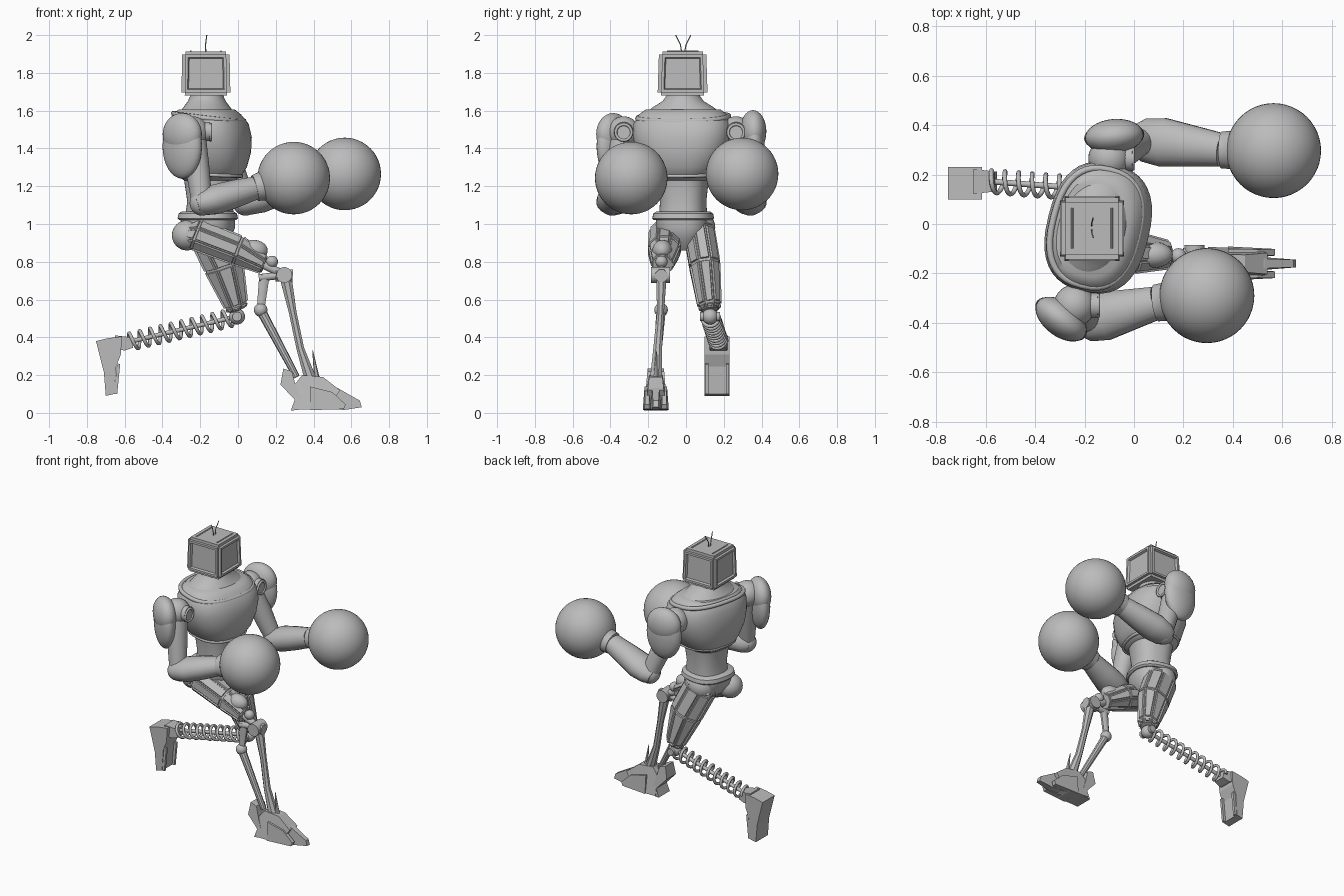
import bpy, bmesh, math
from mathutils import Vector as V, Matrix

if "Cube" in bpy.data.objects:
    bpy.data.objects.remove(bpy.data.objects["Cube"])

grey = bpy.data.materials.new("plain_grey")
grey.use_nodes = True
grey.diffuse_color = (0.5, 0.5, 0.5, 1)
grey.node_tree.nodes["Principled BSDF"].inputs["Base Color"].default_value = (0.5, 0.5, 0.5, 1)


def finish(name, bm, angle=35, bevel=0):
    bmesh.ops.recalc_face_normals(bm, faces=bm.faces)
    me = bpy.data.meshes.new(name)
    bm.to_mesh(me)
    bm.free()
    ob = bpy.data.objects.new(name, me)
    bpy.context.collection.objects.link(ob)
    me.materials.append(grey)
    if bevel:
        mod = ob.modifiers.new("bevel", "BEVEL")
        mod.width, mod.segments = bevel, 2
    if angle:
        bpy.ops.object.select_all(action="DESELECT")
        ob.select_set(True)
        bpy.context.view_layer.objects.active = ob
        bpy.ops.object.shade_smooth_by_angle(angle=math.radians(angle))
    return ob


def loops_to_mesh(name, loops, angle, inset=0):
    """Skin a list of point loops, capped at both ends."""
    bm = bmesh.new()
    rows = [[bm.verts.new(p) for p in loop] for loop in loops]
    n = len(rows[0])
    sides = [bm.faces.new((a[i], a[(i + 1) % n], b[(i + 1) % n], b[i]))
             for a, b in zip(rows, rows[1:]) for i in range(n)]
    bm.faces.new(rows[0])
    bm.faces.new(rows[-1])
    bmesh.ops.recalc_face_normals(bm, faces=bm.faces)
    if inset:
        bmesh.ops.inset_individual(bm, faces=sides, thickness=inset, depth=0)
        bmesh.ops.inset_individual(bm, faces=sides, thickness=inset * .4, depth=inset)
    return finish(name, bm, angle)


def limb(name, rings, sides=20, angle=35, inset=0):
    """Rings are (centre, half width in y, half depth)."""
    d = (V(rings[-1][0]) - V(rings[0][0])).normalized()
    e1 = V((0, 1, 0)) if abs(d.y) < .9 else V((0, 0, 1))
    e1 = (e1 - d * e1.dot(d)).normalized()
    e2 = d.cross(e1)
    loops = []
    for c, a, b in rings:
        ts = [2 * math.pi * (i + .5) / sides for i in range(sides)]
        loops.append([V(c) + e1 * a * math.cos(t) + e2 * b * math.sin(t) for t in ts])
    return loops_to_mesh(name, loops, angle, inset)


def rod(name, p, q, r, r2=None, sides=16):
    r2 = r if r2 is None else r2
    return limb(name, [(p, r, r), (q, r2, r2)], sides)


def ball(name, c, r, scale=(1, 1, 1), turn=0, segs=32):
    bm = bmesh.new()
    m = Matrix.Translation(c) @ Matrix.Rotation(math.radians(turn), 4, "Z") @ Matrix.Diagonal((*scale, 1))
    bmesh.ops.create_uvsphere(bm, u_segments=segs, v_segments=segs // 2, radius=r, matrix=m)
    return finish(name, bm)


def prism(name, profile, y, half, top=1.0, tip=1.0):
    """Extrude an x-z profile across y, narrowing upward (top) and forward (tip)."""
    xs, zs = [p[0] for p in profile], [p[1] for p in profile]
    def w(x, z):
        fx, fz = (x - min(xs)) / (max(xs) - min(xs)), (z - min(zs)) / (max(zs) - min(zs))
        return half * (1 + (top - 1) * fz) * (1 + (tip - 1) * fx)
    return loops_to_mesh(name, [[(x, y + s * w(x, z), z) for x, z in profile] for s in (-1, 1)], 0)


def path(name, pts, r, cyclic=False):
    cu = bpy.data.curves.new(name, "CURVE")
    cu.dimensions, cu.bevel_depth, cu.bevel_resolution, cu.use_fill_caps = "3D", r, 2, True
    sp = cu.splines.new("POLY")
    sp.points.add(len(pts) - 1)
    for k, p in zip(sp.points, pts):
        k.co = (*p, 1)
    sp.use_cyclic_u = cyclic
    cu.materials.append(grey)
    ob = bpy.data.objects.new(name, cu)
    bpy.context.collection.objects.link(ob)


# Torso, turned toward its left arm
turn = Matrix.Rotation(math.radians(-14), 3, "Z")

def oval(x, z, a, b, power=2.5, n=40, tilt=0):
    out = []
    for i in range(n):
        t = 2 * math.pi * i / n
        c, s = math.cos(t), math.sin(t)
        u = a * math.copysign(abs(c) ** (2 / power), c)
        v = b * math.copysign(abs(s) ** (2 / power), s)
        out.append(V((x, -.015, z + tilt * u)) + turn @ V((u, v, 0)))
    return out

def body(name, rings, power=2.5):
    loops_to_mesh(name, [oval(*r, power) for r in rings], 40)

body("abdomen", [(-.15, 1.02, .13, .125), (-.15, 1.12, .115, .12), (-.15, 1.22, .13, .13), (-.15, 1.3, .14, .14)])
body("chest", [(-.15, 1.23, .13, .13), (-.15, 1.25, .16, .16), (-.145, 1.3, .185, .205), (-.145, 1.38, .205, .245),
               (-.145, 1.46, .207, .265), (-.15, 1.53, .195, .262), (-.16, 1.58, .165, .235), (-.165, 1.605, .14, .2)])
body("neck", [(-.165, 1.59, .14, .2), (-.165, 1.62, .12, .16), (-.165, 1.65, .1, .11),
              (-.165, 1.68, .087, .088), (-.165, 1.74, .085, .085)], 2)
path("collar_rim", oval(-.155, 1.565, .175, .24, tilt=-.12), .014, True)
path("chest_lower_rim", oval(-.15, 1.262, .163, .17, tilt=-.05), .01, True)
body("belt", [(-.16, 1.02, .145, .15), (-.16, 1.03, .155, .16), (-.16, 1.055, .15, .155), (-.16, 1.065, .135, .14)])
body("pelvis", [(-.14, .86, .05, .05), (-.15, .92, .11, .11), (-.16, .98, .14, .14), (-.16, 1.03, .14, .14)])

# Head: bevelled casing with framed recesses on the sides
bm = bmesh.new()
bmesh.ops.create_cube(bm, size=1, matrix=Matrix.Translation((-.17, -.018, 1.797)) @ Matrix.Diagonal((.25, .25, .235, 1)))
for v in bm.verts:
    if v.co.z < 1.75:
        v.co.x = -.17 + (v.co.x + .17) * 1.04
        v.co.y = -.018 + (v.co.y + .018) * 1.06
bmesh.ops.bevel(bm, geom=list(bm.edges), offset=.018, segments=2, affect="EDGES")
bm.normal_update()
walls = [f for f in bm.faces if abs(f.normal.z) < .3 and f.calc_area() > .02]
for thick, depth in ((.02, 0), (.008, -.014)):
    bmesh.ops.inset_individual(bm, faces=walls, thickness=thick, depth=depth)
finish("head_casing", bm, 30)
for k in (-1, 1):
    path("antenna", [(-.17, -.015 + k * .006, 1.9), (-.172, -.015 + k * .015, 1.95), (-.165, -.015 + k * .04, 2)], .003)
    rod("head_seam", (-.17 + k * .08, -.1, 1.914), (-.17 + k * .08, .065, 1.914), .005, sides=8)

# Arms
def arm(side, shoulder, elbow, wrist, glove, plate, plate_turn):
    s, e, w, g = V(shoulder), V(elbow), V(wrist), V(glove)
    n = side + "_"
    ball(n + "shoulder_ball", s, .085)
    rod(n + "shoulder_hub", s, s + V((.095, 0, .005)), .055, .05, 24)
    path(n + "shoulder_ring", [s + V((.095, .042 * math.cos(t / 4), .042 * math.sin(t / 4))) for t in range(25)], .008, True)
    limb(n + "upper_arm", [(s, .068, .068), (s.lerp(e, .45), .068, .065), (s.lerp(e, .85), .055, .058), (e, .055, .055)])
    ball(n + "elbow", e, .066)
    limb(n + "forearm", [(e.lerp(w, -.12), .06, .05), (e, .088, .066), (e.lerp(w, .25), .1, .08),
                         (e.lerp(w, .6), .085, .075), (w, .068, .062)])
    limb(n + "glove_cuff", [(w, .075, .07), (w.lerp(g, .2), .078, .078), (w.lerp(g, .45), .13, .13)], 28)
    ball(n + "glove", g, .192, segs=48)
    # Shoulder guard: flattened shell with an upper cap
    ball(n + "shoulder_guard", plate, .17, (.72, .36, 1), plate_turn)
    ball(n + "guard_cap", V(plate) + V((0, 0, .065)), .125, (.95, .56, .9), plate_turn)

arm("right", (-.24, -.33, 1.485), (-.19, -.39, 1.11), (.09, -.32, 1.19), (.295, -.29, 1.243), (-.295, -.385, 1.41), -37)
arm("left", (-.1, .265, 1.485), (.04, .34, 1.11), (.355, .3, 1.22), (.565, .297, 1.265), (-.08, .355, 1.425), 5)

# Front leg: raised thigh, twin-strut shin
ball("right_hip", (-.27, -.1, .94), .08)
limb("right_thigh", [((-.3, -.11, .95), .05, .045), ((-.22, -.11, .945), .085, .085), ((0, -.115, .86), .085, .08),
                     ((.14, -.125, .785), .055, .05)], 8, 25, .008)
ball("right_knee_cap", (.08, -.125, .86), .07, (1.1, .75, .8))
ball("right_knee_ball", (.18, -.13, .8), .032)
rod("right_knee_link", (.1, -.13, .8), (.25, -.13, .73), .022)
rod("right_knee_axle", (.245, -.185, .73), (.245, -.085, .73), .042)
rod("right_knee_cover", (.2, -.13, .73), (.29, -.13, .725), .036, sides=8)
limb("right_shin", [((.25, -.13, .73), .03, .035), ((.29, -.135, .53), .02, .022), ((.33, -.15, .34), .025, .022),
                    ((.39, -.16, .16), .035, .035)], 8, 25)
limb("right_rear_strut", [((.14, -.13, .73), .018, .03), ((.12, -.13, .55), .018, .022)], 8)
rod("right_strut_arm", (.11, -.13, .715), (.24, -.13, .73), .02)
ball("right_strut_joint", (.12, -.132, .545), .036)
rod("right_lower_strut", (.12, -.132, .545), (.31, -.16, .19), .026, .018, 10)
rod("right_ankle_spike", (.42, -.16, .17), (.395, -.155, .33), .016, .002, 6)

# Front foot
prism("right_heel", [(.225, .15), (.24, .235), (.285, .22), (.31, .13), (.35, .02), (.28, .012), (.3, .07)], -.16, .062, .7)
prism("right_foot_body", [(.3, .02), (.3, .15), (.34, .2), (.45, .19), (.54, .12), (.48, .03), (.44, .015)], -.16, .068, .55, .85)
prism("right_middle_toe", [(.44, .03), (.44, .17), (.53, .13), (.645, .065), (.655, .03), (.56, .015)], -.16, .032, .7, .5)
for k in (-1, 1):
    prism("right_side_toe", [(.38, .015), (.38, .14), (.5, .11), (.57, .045), (.56, .02)], -.16 + k * .045, .024, .6, .6)

# Rear leg: hanging thigh, spring shin
ball("left_hip", (-.17, .06, .98), .095)
limb("left_thigh", [((-.18, .055, 1.03), .06, .07), ((-.16, .07, .96), .08, .11), ((-.075, .1, .78), .08, .108),
                    ((-.01, .125, .57), .06, .062), ((-.005, .127, .545), .045, .045)], 8, 25, .009)
ball("left_knee", (-.005, .127, .51), .042)
rod("left_knee_axle", (-.005, .075, .51), (-.005, .18, .51), .025)
a, b = V((-.03, .13, .505)), V((-.58, .172, .375))
d = (b - a).normalized()
e1 = d.cross(V((0, 0, 1))).normalized()
e2 = d.cross(e1)
turns, step = 10, 18
path("spring_shin", [a.lerp(b, i / (turns * step)) + .045 * (e1 * math.cos(2 * math.pi * i / step)
     + e2 * math.sin(2 * math.pi * i / step)) for i in range(turns * step + 1)], .0095)
rod("spring_core", a, b, .012)
prism("spring_bracket", [(-.65, .41), (-.565, .4), (-.555, .345), (-.6, .33), (-.65, .34)], .172, .05, 1, .8)

# Rear foot: tapered boot with a recessed front
prism("left_boot", [(-.752, .38), (-.69, .395), (-.615, .405), (-.62, .31), (-.645, .245), (-.655, .1), (-.7, .09),
                    (-.71, .215)], .165, .066)
for k in (-1, 1):
    rod("left_boot_rail", (-.648, .165 + k * .055, .1), (-.632, .165 + k * .055, .26), .012, sides=4)
